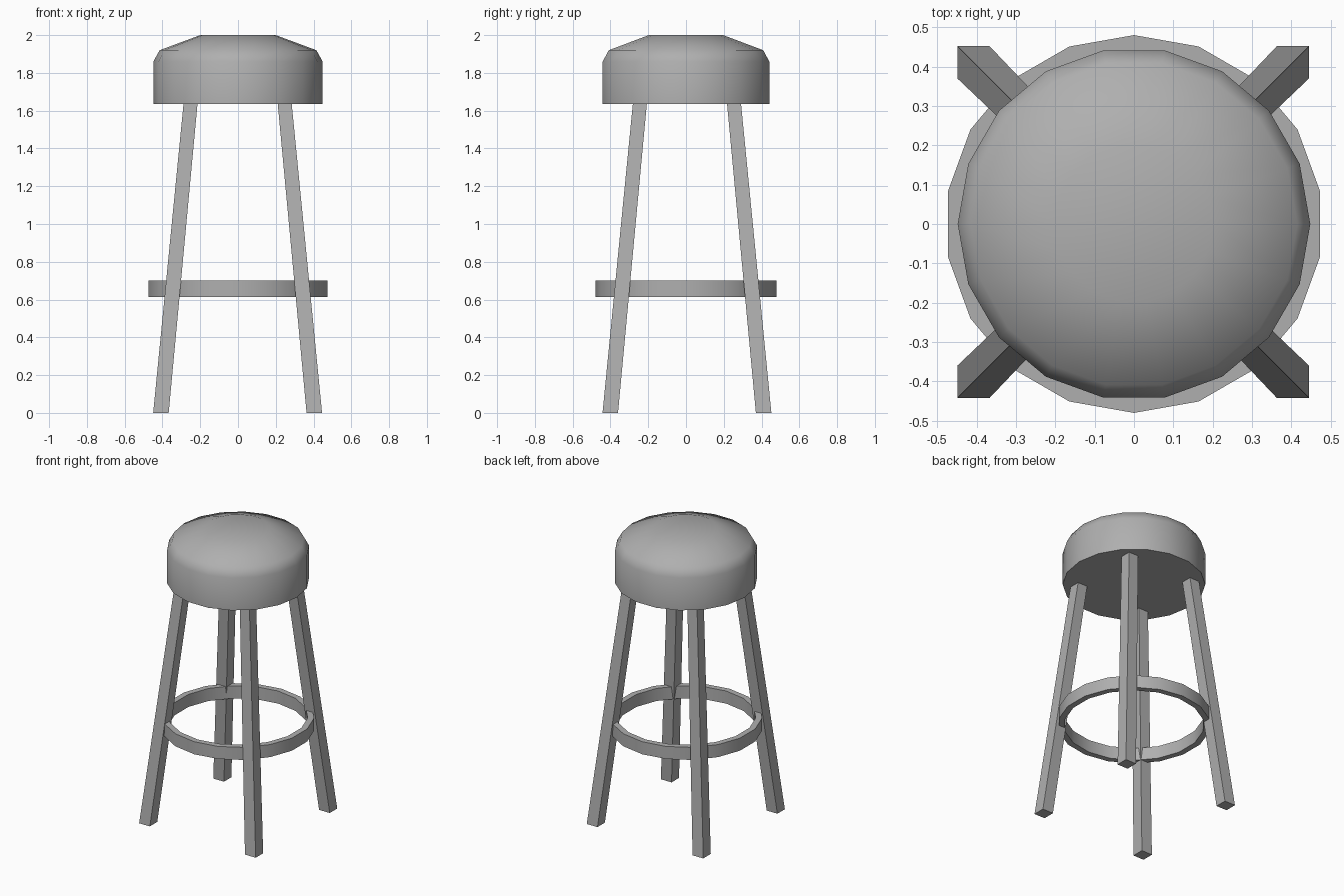
import bpy, math

if "Cube" in bpy.data.objects:
    bpy.data.objects.remove(bpy.data.objects["Cube"])

# Dark grey shared by all parts
grey = bpy.data.materials.new("dark_grey")
grey.diffuse_color = (0.43, 0.43, 0.43, 1)
grey.use_nodes = True
grey.node_tree.nodes["Principled BSDF"].inputs["Base Color"].default_value = grey.diffuse_color

def make(name, verts, faces):
    mesh = bpy.data.meshes.new(name)
    mesh.from_pydata(verts, [], faces)
    mesh.materials.append(grey)
    obj = bpy.data.objects.new(name, mesh)
    bpy.context.collection.objects.link(obj)
    return obj

def smooth(obj, degrees):
    bpy.ops.object.select_all(action='DESELECT')
    bpy.context.view_layer.objects.active = obj
    obj.select_set(True)
    bpy.ops.object.shade_smooth_by_angle(angle=math.radians(degrees))

def lathe(name, profile, sides, start, closed=False):
    """Revolve (radius, z) points; open profiles get capped ends."""
    verts = [(r * math.cos(start + math.tau * i / sides),
              r * math.sin(start + math.tau * i / sides), z)
             for r, z in profile for i in range(sides)]
    rows = len(profile)
    faces = []
    for k in range(rows if closed else rows - 1):
        a, b = k * sides, (k + 1) % rows * sides
        for i in range(sides):
            j = (i + 1) % sides
            faces.append((a + i, a + j, b + j, b + i))
    if not closed:
        faces.append(tuple(reversed(range(sides))))
        faces.append(tuple(range((rows - 1) * sides, rows * sides)))
    return make(name, verts, faces)

# Cushioned seat
seat = lathe("seat", [(0.448, 1.635), (0.448, 1.86), (0.415, 1.92), (0.2, 2.0)], 18, 0)
smooth(seat, 50)

# Foot ring
ring = lathe("foot_ring", [(0.44, 0.613), (0.48, 0.613), (0.48, 0.70), (0.44, 0.70)],
             18, math.pi / 2, closed=True)
smooth(ring, 40)

# Splayed, slightly tapered legs with level ends
def leg(name, sx, sy):
    verts = []
    for c, h, z in ((0.406, 0.041, 0.0), (0.249, 0.037, 1.64)):
        for dx, dy in ((-1, -1), (1, -1), (1, 1), (-1, 1)):
            verts.append((sx * c + dx * h - 0.002, sy * c + dy * h + 0.005, z))
    make(name, verts, [(3, 2, 1, 0), (4, 5, 6, 7), (0, 1, 5, 4),
                       (1, 2, 6, 5), (2, 3, 7, 6), (3, 0, 4, 7)])

for sy, depth in ((-1, "front"), (1, "back")):
    for sx, side in ((-1, "left"), (1, "right")):
        leg(f"{depth}_{side}_leg", sx, sy)
